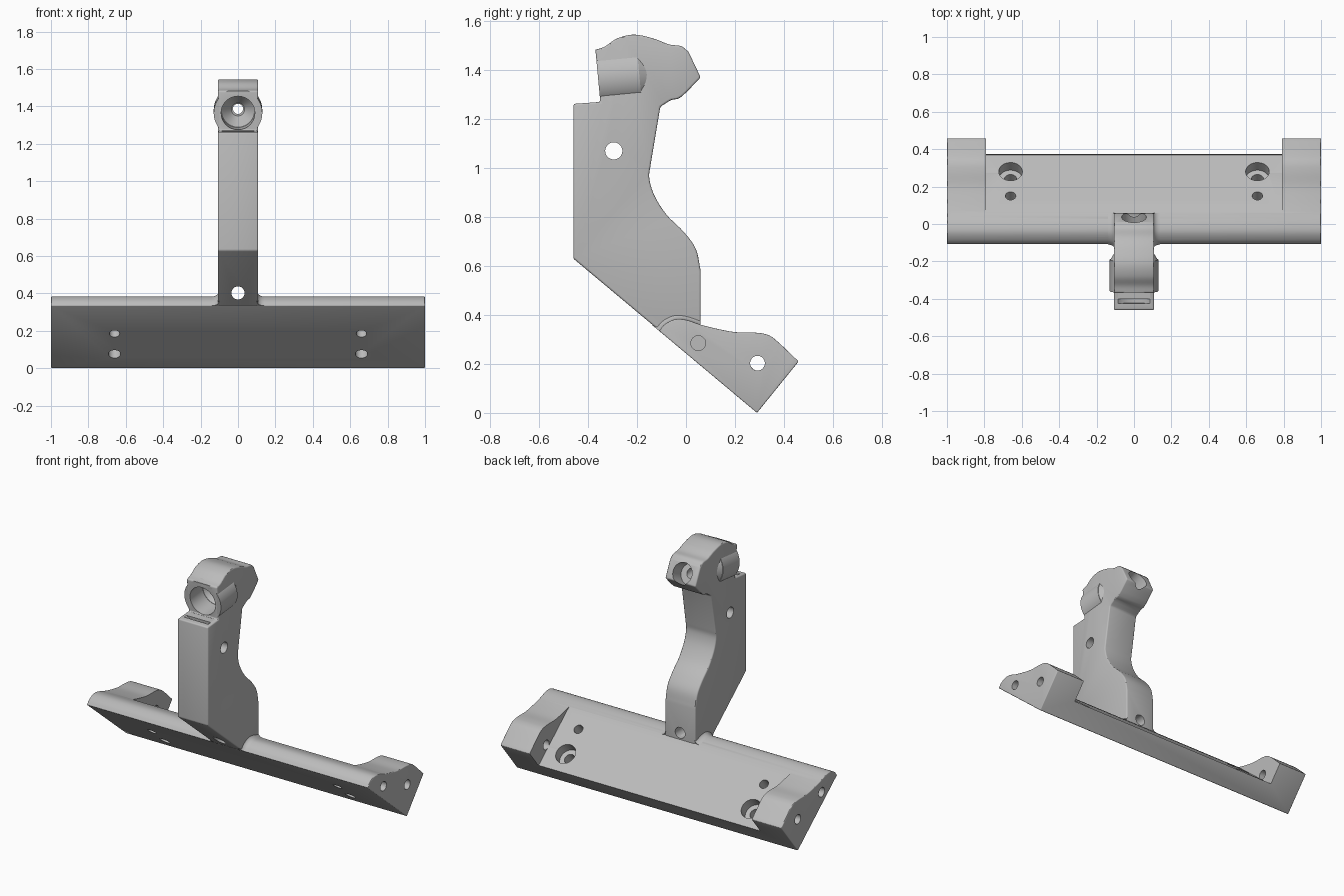
import bpy, bmesh, math
from mathutils import Vector

if "Cube" in bpy.data.objects:
    bpy.data.objects.remove(bpy.data.objects["Cube"])

metal = bpy.data.materials.new("plain_grey")
metal.use_nodes = True
GREY = (0.5, 0.5, 0.5, 1)
metal.diffuse_color = GREY
metal.node_tree.nodes["Principled BSDF"].inputs["Base Color"].default_value = GREY


def finish_bmesh(name, bm):
    bmesh.ops.recalc_face_normals(bm, faces=bm.faces)
    mesh = bpy.data.meshes.new(name)
    bm.to_mesh(mesh)
    bm.free()
    mesh.materials.append(metal)
    obj = bpy.data.objects.new(name, mesh)
    bpy.context.collection.objects.link(obj)
    return obj


def curve(pts, n=5):
    """Smooth curve through a few (y, z) points."""
    p = [Vector(q) for q in pts]
    p = [2 * p[0] - p[1]] + p + [2 * p[-1] - p[-2]]
    out = []
    for a, b, c, d in zip(p, p[1:], p[2:], p[3:]):
        for i in range(n):
            t = i / n
            out.append((2 * b + (c - a) * t + (2 * a - 5 * b + 4 * c - d) * t * t
                        + (3 * b - a - 3 * c + d) * t ** 3) / 2)
    return out + [p[-2]]


def prism(name, profile, half_width):
    """Side profile extruded symmetrically across x."""
    bm = bmesh.new()
    face = bm.faces.new([bm.verts.new((-half_width, y, z)) for y, z in profile])
    ext = bmesh.ops.extrude_face_region(bm, geom=[face])["geom"]
    verts = [v for v in ext if isinstance(v, bmesh.types.BMVert)]
    bmesh.ops.translate(bm, verts=verts, vec=(2 * half_width, 0, 0))
    return finish_bmesh(name, bm)


def rod(name, a, b, r1, r2=None):
    """Round bar or cone between two points."""
    a, b = Vector(a), Vector(b)
    mat = (b - a).to_track_quat('Z', 'Y').to_matrix().to_4x4()
    mat.translation = (a + b) / 2
    bm = bmesh.new()
    bmesh.ops.create_cone(bm, cap_ends=True, segments=48, radius1=r1,
                          radius2=r1 if r2 is None else r2,
                          depth=(b - a).length, matrix=mat)
    return finish_bmesh(name, bm)


def bake(obj):
    dg = bpy.context.evaluated_depsgraph_get()
    mesh = bpy.data.meshes.new_from_object(obj.evaluated_get(dg))
    obj.modifiers.clear()
    obj.data = mesh


def bevel(obj, width):
    m = obj.modifiers.new("edge_round", 'BEVEL')
    m.width, m.segments = width, 3
    m.limit_method, m.angle_limit = 'ANGLE', math.radians(45)
    bake(obj)


def boolean(obj, tools, op='DIFFERENCE'):
    for t in tools:
        m = obj.modifiers.new("cut", 'BOOLEAN')
        m.object, m.operation, m.solver = t, op, 'EXACT'
        bake(obj)


# Mounting base: one wide profile with a pocket between the end blocks
nose = curve([(0.06, 0.36), (0, 0.38), (-0.045, 0.382), (-0.085, 0.363), (-0.11, 0.335)])
hump = curve([(0.46, 0.21), (0.37, 0.295), (0.33, 0.32), (0.28, 0.328),
              (0.2, 0.33), (0.12, 0.345), (0.06, 0.36)])
base = prism("mounting_base", [(0.29, 0)] + hump[:-1] + nose, 1)
bevel(base, 0.005)
pocket = prism("pocket_cutter", [(0.37, 0.1), (0.06, 0.36), (0.2, 0.6), (0.7, 0.4)], 0.79)

# Upright arm with its head
head_top = curve([(-0.37, 1.483), (-0.33, 1.497), (-0.28, 1.53), (-0.21, 1.545),
                  (-0.13, 1.528), (-0.07, 1.505), (-0.02, 1.498), (0.01, 1.475)])
neck = curve([(0.06, 1.37), (-0.02, 1.29), (-0.06, 1.278), (-0.105, 1.25)], 3)
spine = curve([(-0.145, 1.01), (-0.15, 0.96), (-0.13, 0.89), (-0.08, 0.81),
               (-0.01, 0.74), (0.04, 0.67), (0.06, 0.58)])
outline = ([(-0.46, 0.63), (-0.46, 1.262), (-0.35, 1.27)] + head_top + neck + spine
           + [(0.06, 0.25), (0, 0.245)])
arm = prism("upright_arm", outline, 0.108)
bevel(arm, 0.01)

# Round socket boss, trimmed to the head profile
axis = Vector((0, 0.995, 0.095))
mouth = Vector((0, -0.36, 1.365))
boss = rod("socket_boss", mouth - axis * 0.05, mouth + axis * 0.17, 0.13)
boss_taper = rod("socket_boss_taper", mouth + axis * 0.165, mouth + axis * 0.23, 0.13, 0.09)
trim = prism("head_trim", outline, 0.3)
boolean(boss, [trim], 'INTERSECT')
boolean(boss_taper, [trim], 'INTERSECT')

# Socket bore, its tapered seat, the through hole and the rear recess
back = Vector((0, 0.035, 1.418))
back_dir = Vector((0, 0.91, 0.41))
socket = [
    rod("socket_cutter", mouth - axis * 0.06, mouth + axis * 0.13, 0.09),
    rod("seat_cutter", mouth + axis * 0.129, mouth + axis * 0.2, 0.089, 0.035),
    rod("core_cutter", (0, -0.3, 1.387), (0, 0.1, 1.387), 0.027),
    rod("rear_cutter", back - back_dir * 0.09, back + back_dir * 0.1, 0.066),
]
groove = rod("groove_cutter", mouth - axis * 0.075, mouth - axis * 0.005, 0.128)

# Cross holes
arm_hole = rod("arm_hole_cutter", (-0.5, -0.295, 1.07), (0.5, -0.295, 1.07), 0.035)
foot_hole = rod("foot_hole_cutter", (0, -0.6, 0.403), (0, 0.3, 0.403), 0.035)
base_cutters = [pocket, foot_hole]
normal = Vector((0, 0.63, 0.77))
for s in (-1, 1):
    base_cutters.append(rod("end_hole_cutter", (s * 0.7, 0.292, 0.203), (s * 1.1, 0.292, 0.203), 0.03))
    base_cutters.append(rod("pin_hole_cutter", (s * 0.85, 0.05, 0.285), (s * 1.1, 0.05, 0.285), 0.03))
    bolt = Vector((s * 0.66, 0.28, 0.175))
    pin = Vector((s * 0.66, 0.15, 0.284))
    base_cutters.append(rod("bolt_hole_cutter", bolt - normal * 0.3, bolt + normal * 0.1, 0.033))
    base_cutters.append(rod("bolt_head_cutter", bolt - normal * 0.065, bolt + normal * 0.1, 0.063))
    base_cutters.append(rod("locating_hole_cutter", pin - normal * 0.3, pin + normal * 0.1, 0.028))

boolean(base, base_cutters)
boolean(arm, [groove] + socket + [arm_hole, foot_hole])
boolean(boss, socket)
boolean(boss_taper, socket)


# Concave fillets where the arm meets the base nose
def fillet(name, side, reach=0.04, steps=6):
    bm = bmesh.new()
    centre = Vector((0, 0.245))
    rings = []
    for i in range(steps + 1):
        t = i / steps
        grow = 1 + 0.26 * (1 - math.sqrt(1 - (1 - t) ** 2))
        pts = [centre] + [centre + (q - centre) * grow for q in nose]
        rings.append([bm.verts.new((side * (0.1 + reach * t), min(p.x, 0.06), p.y)) for p in pts])
    count = len(rings[0])
    for r, q in zip(rings, rings[1:]):
        for j in range(count):
            k = (j + 1) % count
            bm.faces.new((r[j], r[k], q[k], q[j]))
    bm.faces.new(rings[0])
    bm.faces.new(rings[-1])
    return finish_bmesh(name, bm)


parts = [base, arm, boss, boss_taper, fillet("right_fillet", -1), fillet("left_fillet", 1)]

# Remove the cutters, then smooth the rounded faces
for obj in [trim, groove, arm_hole] + socket + base_cutters:
    bpy.data.objects.remove(obj)
bpy.ops.object.select_all(action='DESELECT')
for obj in parts:
    obj.select_set(True)
bpy.context.view_layer.objects.active = base
bpy.ops.object.shade_smooth_by_angle(angle=math.radians(30))
